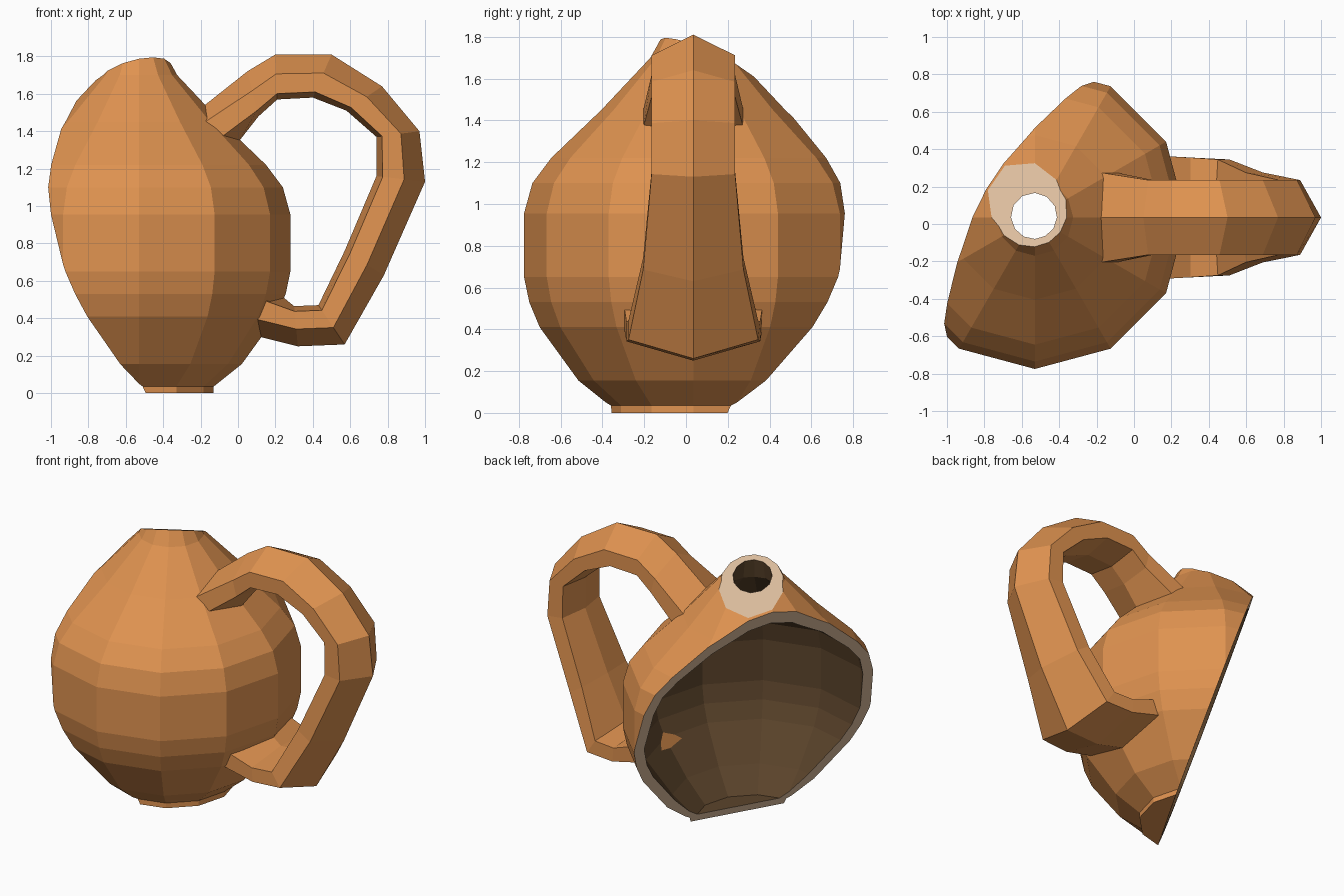
import bpy, bmesh, math
from mathutils import Vector

if "Cube" in bpy.data.objects:
    bpy.data.objects.remove(bpy.data.objects["Cube"])

CX, CY, SIDES = -0.53, 0.035, 12          # axis of the jug


def material(name, rgb):
    m = bpy.data.materials.new(name)
    m.diffuse_color = (*rgb, 1)
    m.use_nodes = True
    m.node_tree.nodes["Principled BSDF"].inputs["Base Color"].default_value = m.diffuse_color
    return m


clay = material("orange clay", (0.74, 0.29, 0.08))
section = material("pale broken clay", (0.72, 0.51, 0.34))
inside = material("dark inside", (0.105, 0.057, 0.024))


def finish(bm, name, mats):
    bmesh.ops.recalc_face_normals(bm, faces=bm.faces[:])
    me = bpy.data.meshes.new(name)
    bm.to_mesh(me)
    bm.free()
    for m in mats:
        me.materials.append(m)
    ob = bpy.data.objects.new(name, me)
    bpy.context.collection.objects.link(ob)
    return ob


def loft(bm, rings, mat=0):
    """Join closed rings of points with quads; returns the vertex rings."""
    vr = [[bm.verts.new(p) for p in r] for r in rings]
    n = len(vr[0])
    for a, b in zip(vr, vr[1:]):
        for i in range(n):
            j = (i + 1) % n
            bm.faces.new((a[i], a[j], b[j], b[i])).material_index = mat
    return vr


def revolve(bm, profile, mat):
    rings = [[(CX + r * math.cos(math.tau * i / SIDES),
               CY + r * math.sin(math.tau * i / SIDES), z)
              for i in range(SIDES)] for r, z in profile]
    vr = loft(bm, rings, mat)
    bm.faces.new(vr[0]).material_index = mat


def slice_and_cap(bm, point, normal, mat):
    """Cut everything beyond the plane away and cap the exposed wall."""
    res = bmesh.ops.bisect_plane(
        bm, geom=bm.verts[:] + bm.edges[:] + bm.faces[:], dist=1e-5,
        plane_co=point, plane_no=normal, clear_outer=True)
    edges = [e for e in res["geom_cut"] if isinstance(e, bmesh.types.BMEdge)]
    fill = bmesh.ops.triangle_fill(bm, edges=edges, use_beauty=True,
                                   use_dissolve=False, normal=normal)
    for f in fill["geom"]:
        if isinstance(f, bmesh.types.BMFace):
            f.material_index = mat


# Jug wall: outer and inner shells, sliced at the rim and down the back-left
bm = bmesh.new()
revolve(bm, [(.40, 0), (.40, .035), (.55, .155), (.735, .41), (.785, .53),
             (.81, .65), (.81, .955), (.77, 1.1), (.68, 1.22), (.44, 1.45),
             (.205, 1.7), (.15, 1.8), (.14, 2.0)], 0)
revolve(bm, [(.36, .05), (.50, .2), (.665, .43), (.715, .54), (.74, .66),
             (.74, .94), (.71, 1.07), (.63, 1.175), (.34, 1.44),
             (.135, 1.65), (.11, 1.8), (.10, 2.0)], 2)
a = math.radians(120)
slice_and_cap(bm, Vector((CX, CY, 1.725)),
              Vector((.46 * math.cos(a), .46 * math.sin(a), 1)).normalized(), 1)
b = math.radians(150)
n = Vector((math.cos(b), math.sin(b), 0))
slice_and_cap(bm, n * .25, (n - Vector((0, 0, .33))).normalized(), 1)
finish(bm, "jug_body", (clay, section, inside))

# Handle: outer ridge (x, z), inner ridge (x, z), half width, side shift in x
stations = [
    ((-.19, 1.53), (.00, 1.34), .24, -.07),
    ((.05, 1.72), (.11, 1.48), .20, 0),
    ((.20, 1.81), (.21, 1.57), .20, 0),
    ((.50, 1.81), (.40, 1.58), .20, 0),
    ((.77, 1.64), (.58, 1.51), .20, 0),
    ((.97, 1.40), (.74, 1.37), .20, 0),
    ((1.0, 1.13), (.74, 1.16), .20, 0),
    ((.78, .63), (.57, .76), .24, 0),
    ((.57, .26), (.43, .47), .31, 0),
    ((.32, .25), (.30, .465), .32, 0),
    ((.12, .30), (.22, .53), .33, -.08),
]
rings = []
for o, i, w, s in stations:
    def at(t, y):
        return (o[0] + (i[0] - o[0]) * t + (s if y else 0), CY + y,
                o[1] + (i[1] - o[1]) * t)
    rings.append([at(0, 0), at(.43, w), at(.87, w),
                  at(1, 0), at(.87, -w), at(.43, -w)])
bm = bmesh.new()
vr = loft(bm, rings)
bm.faces.new(vr[0])
bm.faces.new(vr[-1])
finish(bm, "handle", (clay,))
